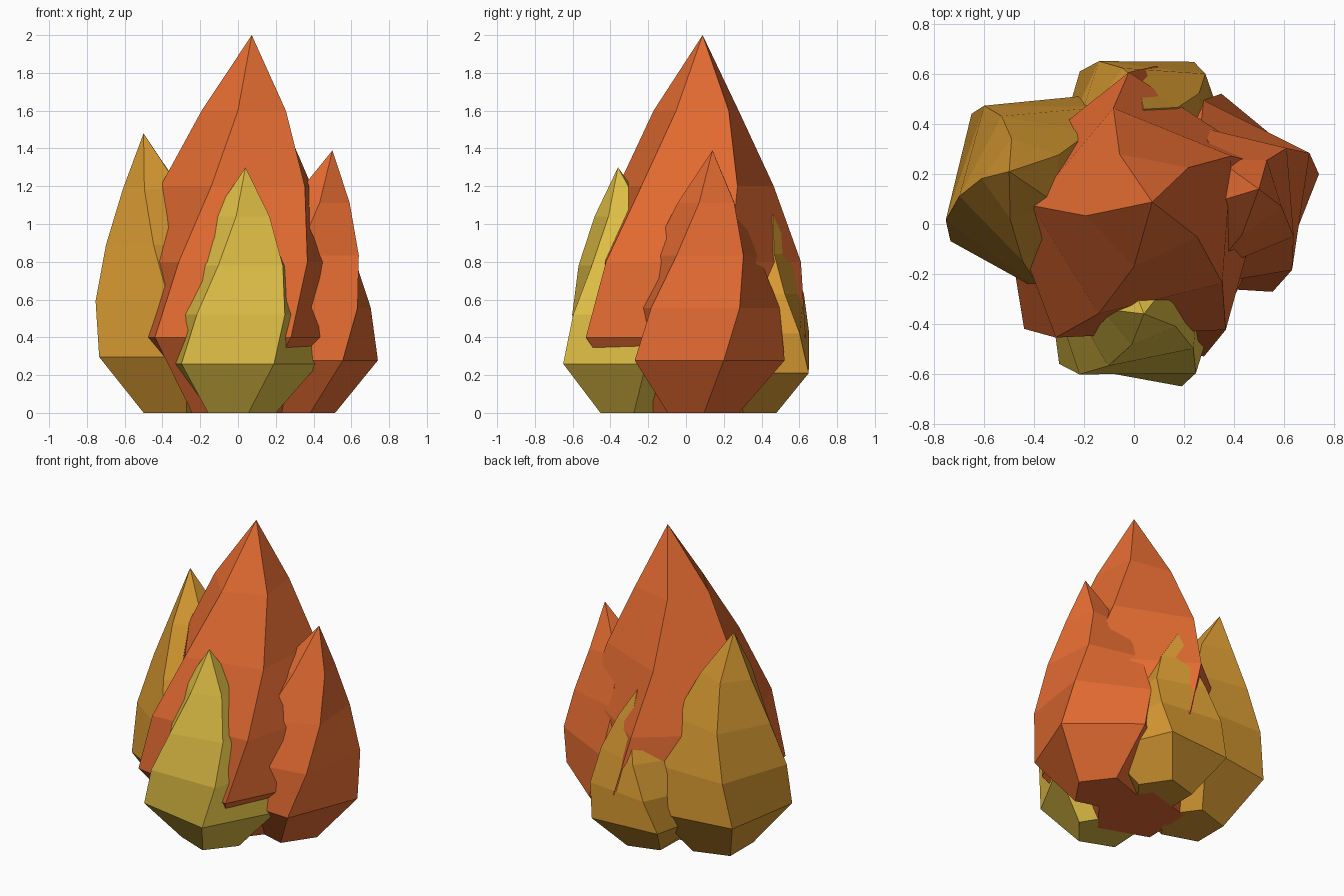
import bpy, bmesh, math

if "Cube" in bpy.data.objects:
    bpy.data.objects.remove(bpy.data.objects["Cube"])


def material(name, srgb):
    m = bpy.data.materials.new(name)
    m.diffuse_color = [(c / 255 / 12.92) if c < 10 else ((c / 255 + 0.055) / 1.055) ** 2.4
                       for c in srgb] + [1.0]
    m.use_nodes = True
    m.node_tree.nodes["Principled BSDF"].inputs["Base Color"].default_value = m.diffuse_color
    return m


ORANGE = material("flame orange", (229, 108, 50))
AMBER = material("flame amber", (214, 153, 50))
YELLOW = material("flame yellow", (224, 191, 70))

# Radius of the five equally spaced rings, relative to the widest one
PROFILE = (0.46, 1.0, 0.935, 0.70, 0.385)
SIDES = 5


def flame(name, mat, height, radius, centre, lean, phase, twist):
    """Twisted five-sided teardrop whose axis bends away towards the tip."""
    bm = bmesh.new()

    def axis(t):
        return centre[0] + lean[0] * t * t, centre[1] + lean[1] * t * t

    rings = []
    for i, ratio in enumerate(PROFILE):
        t = i / len(PROFILE)
        cx, cy = axis(t)
        ring = []
        for k in range(SIDES):
            a = math.radians(phase + twist * i + k * 360 / SIDES)
            ring.append(bm.verts.new((cx + radius * ratio * math.cos(a),
                                      cy + radius * ratio * math.sin(a), height * t)))
        rings.append(ring)
    tip = bm.verts.new((*axis(1), height))
    bm.faces.new(rings[0][::-1])
    for k in range(SIDES):
        n = (k + 1) % SIDES
        for low, high in zip(rings, rings[1:]):
            bm.faces.new((low[k], low[n], high[n], high[k]))
        bm.faces.new((rings[-1][k], rings[-1][n], tip))
    bmesh.ops.recalc_face_normals(bm, faces=bm.faces)
    me = bpy.data.meshes.new(name)
    bm.to_mesh(me)
    bm.free()
    me.materials.append(mat)
    bpy.context.collection.objects.link(bpy.data.objects.new(name, me))


# Tall centre flame and the four smaller tongues around it
flame("centre_flame", ORANGE, 2.0, 0.62, (-0.007, 0.018), (0.08, 0.07), -74, 11.3)
flame("right_flame", ORANGE, 1.39, 0.431, (0.316, 0.09), (0.184, 0.05), 1.5, 13)
flame("front_flame", YELLOW, 1.30, 0.424, (0.006, -0.264), (0.034, -0.096), -75.4, 11)
flame("left_flame", AMBER, 1.48, 0.44, (-0.335, 0.125), (-0.165, 0.085), 215.8, -9.2)
flame("back_flame", AMBER, 1.05, 0.39, (0.038, 0.31), (0.0, 0.15), 70.4, -11.6)
